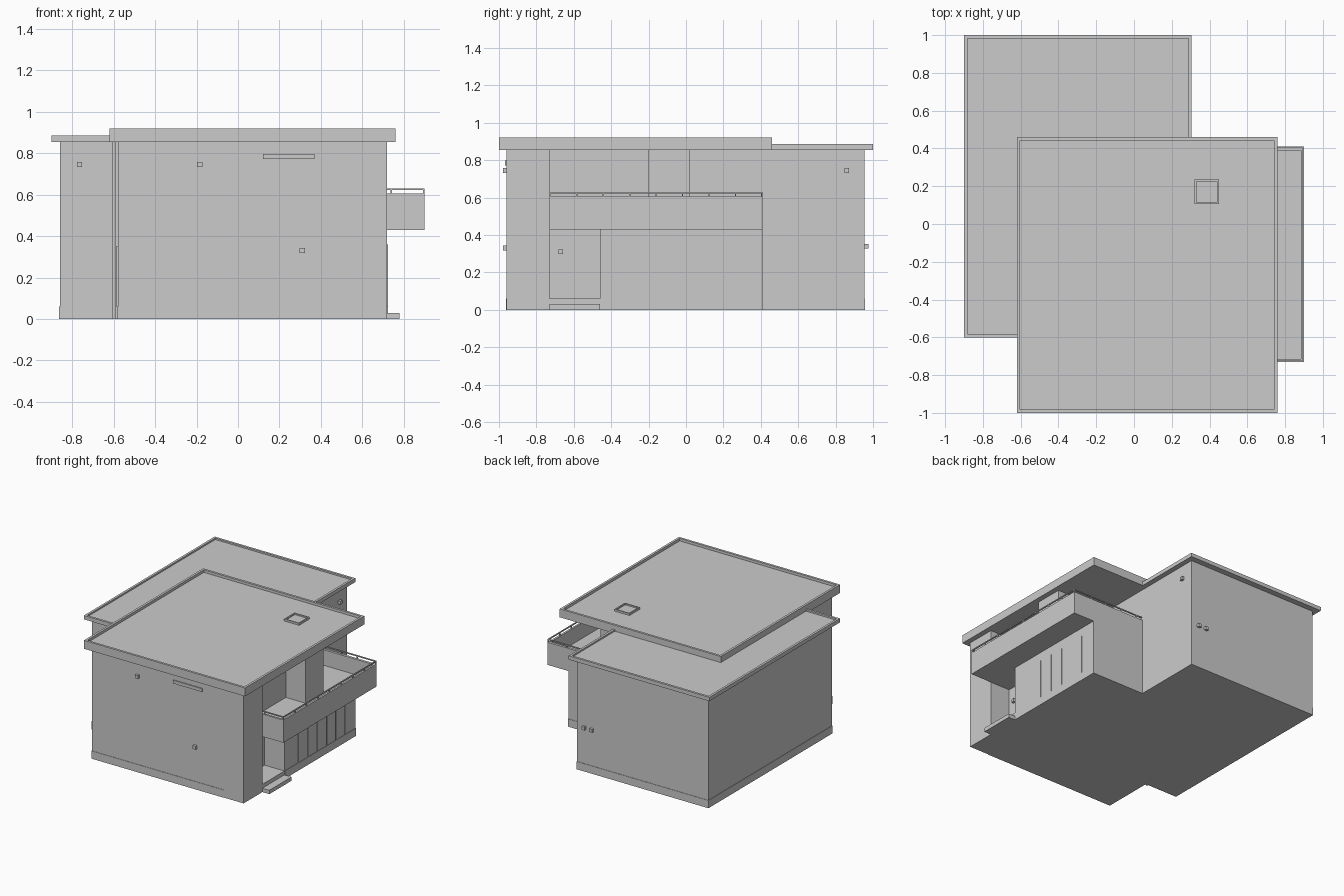
import bpy, bmesh
from mathutils import Vector

if "Cube" in bpy.data.objects:
    bpy.data.objects.remove(bpy.data.objects["Cube"])


def finish(name, bm):
    bmesh.ops.recalc_face_normals(bm, faces=bm.faces)
    mesh = bpy.data.meshes.new(name)
    bm.to_mesh(mesh)
    bm.free()
    ob = bpy.data.objects.new(name, mesh)
    bpy.context.collection.objects.link(ob)
    return ob


def prism(name, pts, z0, z1):
    """Extrude a floor outline between two heights."""
    bm = bmesh.new()
    f = bm.faces.new([bm.verts.new((x, y, z0)) for x, y in pts])
    r = bmesh.ops.extrude_face_region(bm, geom=[f])
    vs = [v for v in r["geom"] if isinstance(v, bmesh.types.BMVert)]
    bmesh.ops.translate(bm, verts=vs, vec=(0, 0, z1 - z0))
    return finish(name, bm)


def box(name, x0, x1, y0, y1, z0, z1):
    return prism(name, [(x0, y0), (x1, y0), (x1, y1), (x0, y1)], z0, z1)


def tray(name, x0, x1, y0, y1, z0, z1, rim, depth):
    """Box whose top is inset and pushed down, leaving a rim."""
    ob = box(name, x0, x1, y0, y1, z0, z1)
    bm = bmesh.new()
    bm.from_mesh(ob.data)
    top = max(bm.faces, key=lambda f: f.calc_center_median().z)
    bmesh.ops.inset_region(bm, faces=[top], thickness=rim)
    r = bmesh.ops.extrude_face_region(bm, geom=[top])
    vs = [v for v in r["geom"] if isinstance(v, bmesh.types.BMVert)]
    bmesh.ops.translate(bm, verts=vs, vec=(0, 0, -depth))
    if top.is_valid:
        bmesh.ops.delete(bm, geom=[top], context='FACES_ONLY')
    bmesh.ops.recalc_face_normals(bm, faces=bm.faces)
    bm.to_mesh(ob.data)
    bm.free()
    return ob


# Shared outline of the rear and left walls, and the closing rear corner
left = [(-.86, .955), (-.86, -.56), (-.58, -.56), (-.58, -.96), (.72, -.96)]
rear = [(.265, .41), (.265, .955)]

# Walls: ground floor with entrance recess, floor slab with balcony, upper floor
walls = prism("walls", left + [(.72, -.73), (.55, -.73), (.55, -.46),
              (.72, -.46), (.72, .41)] + rear, .06, .43)
layers = [
    prism("floor_slab", left + [(.72, -.73), (.9, -.73), (.9, .41)] + rear, .43, .485),
    prism("upper_walls", left + [(.72, -.73), (.55, -.73), (.55, -.2), (.72, -.2),
          (.72, .02), (.265, .02), (.265, .955)], .485, .855),
    prism("parapet", [(.72, -.73), (.9, -.73), (.9, .41), (.265, .41), (.265, .39),
          (.885, .39), (.885, -.715), (.72, -.715)], .485, .605),
]
bpy.context.view_layer.objects.active = walls
for part in layers:
    mod = walls.modifiers.new("join_" + part.name, 'BOOLEAN')
    mod.operation, mod.solver, mod.object = 'UNION', 'EXACT', part
    bpy.ops.object.modifier_apply(modifier=mod.name)
    bpy.data.objects.remove(part)

# Plinth, standing slightly proud of the walls
prism("plinth", [(-.863, .958), (-.863, -.563), (-.583, -.563), (-.583, -.963),
      (.55, -.963), (.55, -.96), (.72, -.96), (.72, -.46), (.723, -.46),
      (.723, .413), (.268, .413), (.268, .958)], 0, .06)

# Two overlapping flat roofs with rims
tray("rear_roof", -.9, .305, -.6, 1.0, .855, .885, .025, .012)
tray("front_roof", -.62, .76, -1.0, .46, .855, .92, .025, .02)
tray("skylight", .32, .45, .105, .235, .895, .915, .014, .01)

# Balcony railing: top rail and short posts
prism("handrail", [(.72, -.73), (.9, -.73), (.9, .41), (.27, .41), (.27, .402),
      (.892, .402), (.892, -.722), (.72, -.722)], .622, .63)
for i in range(9):
    y = -.726 + i * 1.132 / 8
    box("rail_post", .892, .899, y - .0035, y + .0035, .605, .622)
for x in (.735, .6, .46, .32):
    box("rail_post", x, x + .007, .402, .409, .605, .622)
box("rail_post", .735, .742, -.729, -.722, .605, .622)

# Entrance step, front door and side door
box("entrance_step", .72, .78, -.73, -.46, 0, .03)
box("front_door", .55, .556, -.64, -.495, .06, .33)
box("side_door", -.588, -.58, -.86, -.7, .06, .35)

# Slim ground-floor window mullions
for y in (-.29, -.175, -.06, .055, .165, .28):
    box("window_mullion", .72, .724, y - .002, y + .002, .06, .36)

# Downpipe in the corner between the two blocks
box("downpipe", -.605, -.59, -.575, -.56, 0, .855)

# Small wall lamps
s = .0125
for x, y, z in [(-.765, -.567, .745), (-.185, -.967, .745), (.31, -.967, .33),
                (.2, .962, .34), (.135, .962, .34), (.272, .86, .745),
                (.557, -.67, .31)]:
    box("wall_lamp", x - s, x + s, y - s, y + s, z - s, z + s)

# Thin awning rail on the front wall
box("awning_rail", .12, .37, -.968, -.96, .772, .797)
